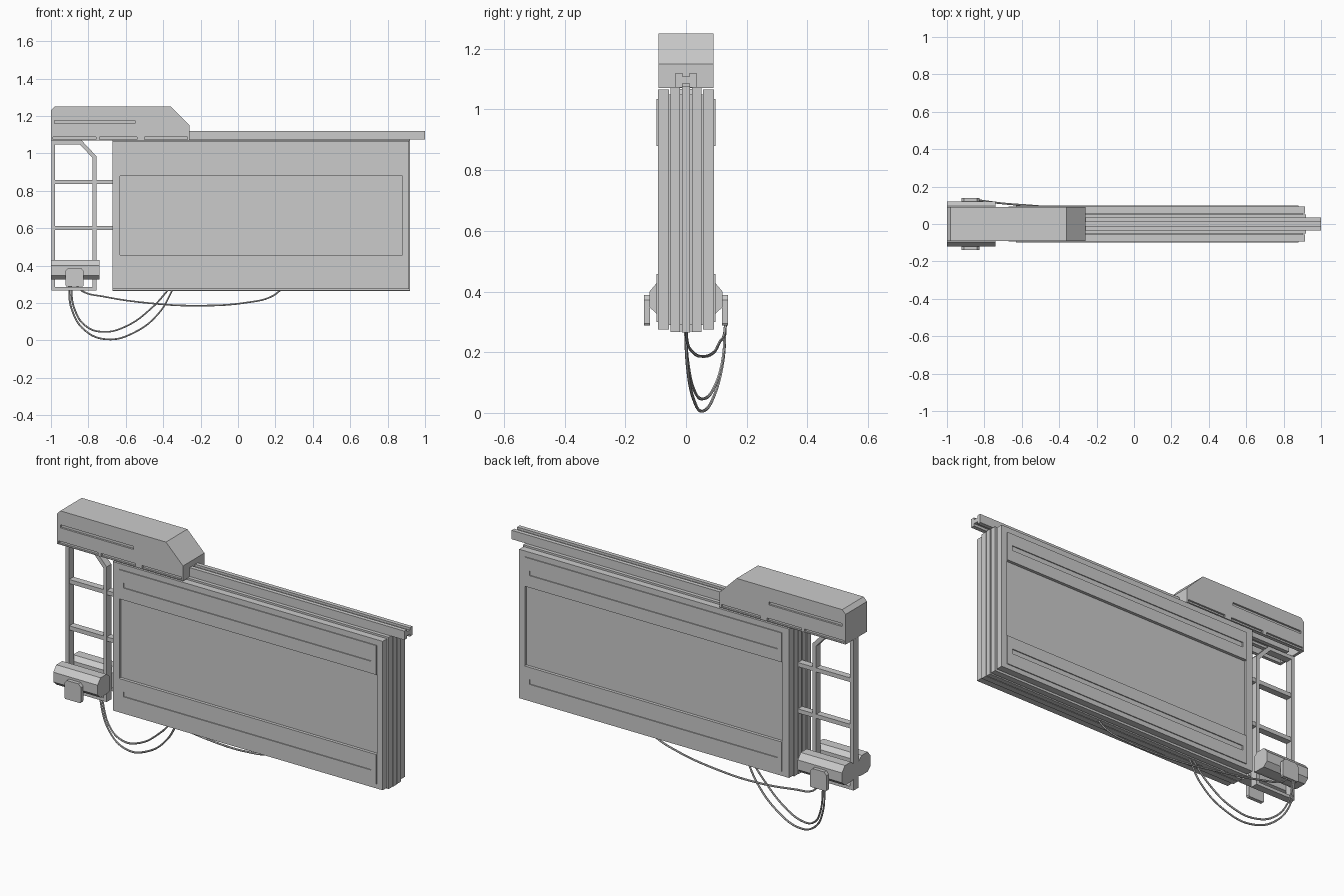
import bpy, bmesh
from mathutils import Vector

if "Cube" in bpy.data.objects:
    bpy.data.objects.remove(bpy.data.objects["Cube"])


def prism(name, profile, axis, lo, hi):
    """Extrude a 2D profile: along y it holds (x, z), along x it holds (y, z)."""
    def pt(p, d):
        return (p[0], d, p[1]) if axis == 'y' else (d, p[0], p[1])
    bm = bmesh.new()
    face = bm.faces.new([bm.verts.new(pt(p, lo)) for p in profile])
    ext = bmesh.ops.extrude_face_region(bm, geom=[face])
    move = Vector((0, hi - lo, 0) if axis == 'y' else (hi - lo, 0, 0))
    bmesh.ops.translate(bm, vec=move,
                        verts=[v for v in ext['geom'] if isinstance(v, bmesh.types.BMVert)])
    bmesh.ops.recalc_face_normals(bm, faces=bm.faces)
    me = bpy.data.meshes.new(name)
    bm.to_mesh(me)
    bm.free()
    ob = bpy.data.objects.new(name, me)
    bpy.context.collection.objects.link(ob)
    return ob


def box(name, x0, x1, y0, y1, z0, z1):
    y0, y1 = sorted((y0, y1))
    return prism(name, [(x0, z0), (x1, z0), (x1, z1), (x0, z1)], 'y', y0, y1)


def cut(ob, cutters):
    """Subtract the cutters from ob and discard them."""
    bpy.context.view_layer.objects.active = ob
    for c in cutters:
        c.hide_render = True
        m = ob.modifiers.new("cut", 'BOOLEAN')
        m.operation, m.solver, m.object = 'DIFFERENCE', 'EXACT', c
        bpy.ops.object.modifier_apply(modifier=m.name)
        bpy.data.objects.remove(c, do_unlink=True)


# Drive housing: open-bottomed shell with slots on both sides
housing = prism("drive_housing", [(-1, 1.07), (-0.26, 1.07), (-0.26, 1.15), (-0.36, 1.25),
                                  (-0.98, 1.25), (-1, 1.23)], 'y', -0.09, 0.09)
cutters = [prism("housing_hollow", [(-0.985, 1.0), (-0.275, 1.0), (-0.275, 1.144), (-0.366, 1.235),
                                    (-0.985, 1.235)], 'y', -0.072, 0.072)]
for s in (-1, 1):
    for x0, x1, z0, z1 in ((-0.98, -0.55, 1.16, 1.176), (-0.99, -0.76, 1.074, 1.088),
                           (-0.74, -0.54, 1.074, 1.088), (-0.50, -0.27, 1.074, 1.088)):
        cutters.append(box("slot", x0, x1, s * 0.08, s * 0.12, z0, z1))
cut(housing, cutters)

# H-section top rail
prism("top_rail", [(-0.034, 1.073), (-0.012, 1.073), (-0.012, 1.086), (0.012, 1.086),
                   (0.012, 1.073), (0.034, 1.073), (0.034, 1.12), (0.012, 1.12),
                   (0.012, 1.108), (-0.012, 1.108), (-0.012, 1.12), (-0.034, 1.12)],
      'x', -0.95, 1.0)

# Stacked door panels
box("panel_core", -0.65, 0.90, -0.07, 0.07, 0.29, 1.05)
box("centre_panel", -0.67, 0.92, -0.013, 0.013, 0.265, 1.075)
for s, side in ((-1, "front"), (1, "back")):
    box(side + "_middle_panel", -0.67, 0.92, s * 0.019, s * 0.051, 0.267, 1.072)
    outer = box(side + "_outer_panel", -0.67, 0.914, s * 0.056, s * 0.093, 0.275, 1.065)
    cut(outer, [box("recess", -0.63, 0.88, s * 0.082, s * 0.12, 0.457, 0.88)])
    # Raised bands with a long slot each
    for z0, z1, g in ((0.30, 0.457, 0.38), (0.88, 1.035, 0.957)):
        band = box(side + "_trim_band", -0.63, 0.88, s * 0.085, s * 0.098, z0, z1)
        cut(band, [box("groove", -0.605, 0.85, s * 0.092, s * 0.12, g - 0.013, g + 0.013)])

# Side frame with one clipped corner, and its rungs
frame = prism("side_frame", [(-0.998, 0.268), (-0.757, 0.268), (-0.757, 0.985),
                             (-0.835, 1.068), (-0.998, 1.068)], 'y', -0.02, 0.02)
cut(frame, [prism("opening", [(-0.978, 0.285), (-0.777, 0.285), (-0.777, 0.975),
                              (-0.845, 1.048), (-0.978, 1.048)], 'y', -0.1, 0.1)])
for z in (0.602, 0.848):
    box("frame_rung", -0.985, -0.66, -0.018, 0.018, z - 0.011, z + 0.011)

# Motor boxes and hanging handles on both sides
for s, side in ((-1, "front"), (1, "back")):
    prism(side + "_motor_box", [(s * y, z) for y, z in (
        (0.02, 0.33), (0.04, 0.325), (0.095, 0.325), (0.12, 0.348), (0.12, 0.40),
        (0.095, 0.43), (0.045, 0.43), (0.02, 0.41))], 'x', -1.0, -0.74)
    prism(side + "_handle", [(-0.918, 0.288), (-0.83, 0.288), (-0.825, 0.295), (-0.825, 0.372),
                             (-0.84, 0.388), (-0.908, 0.388), (-0.922, 0.372), (-0.922, 0.295)],
          'y', min(s * 0.119, s * 0.139), max(s * 0.119, s * 0.139))


# Hanging cables at the back, paths given as (x, y, z)
def cable(name, points):
    cu = bpy.data.curves.new(name, 'CURVE')
    cu.dimensions = '3D'
    cu.bevel_depth, cu.bevel_resolution, cu.resolution_u = 0.005, 1, 8
    cu.use_fill_caps = True
    sp = cu.splines.new('BEZIER')
    sp.bezier_points.add(len(points) - 1)
    for b, p in zip(sp.bezier_points, points):
        b.co = p
        b.handle_left_type = b.handle_right_type = 'AUTO'
    ob = bpy.data.objects.new(name, cu)
    bpy.context.collection.objects.link(ob)
    bpy.context.view_layer.update()
    bpy.ops.object.select_all(action='DESELECT')
    bpy.context.view_layer.objects.active = ob
    ob.select_set(True)
    bpy.ops.object.convert(target='MESH')
    bpy.ops.object.shade_smooth_by_angle()


cable("outer_cable", [(-0.905, 0.13, 0.30), (-0.89, 0.122, 0.17), (-0.82, 0.092, 0.055),
                      (-0.70, 0.056, 0.006), (-0.55, 0.025, 0.045), (-0.42, 0.005, 0.15),
                      (-0.345, -0.002, 0.28)])
cable("inner_cable", [(-0.895, 0.13, 0.30), (-0.875, 0.12, 0.17), (-0.815, 0.09, 0.078),
                      (-0.72, 0.056, 0.046), (-0.60, 0.027, 0.075), (-0.46, 0.005, 0.175),
                      (-0.365, -0.002, 0.28)])
cable("long_cable", [(-0.86, 0.13, 0.29), (-0.83, 0.127, 0.262), (-0.72, 0.112, 0.235),
                     (-0.48, 0.092, 0.2), (-0.22, 0.056, 0.186), (0.05, 0.02, 0.203),
                     (0.18, 0.004, 0.235), (0.24, 0.0, 0.28)])
